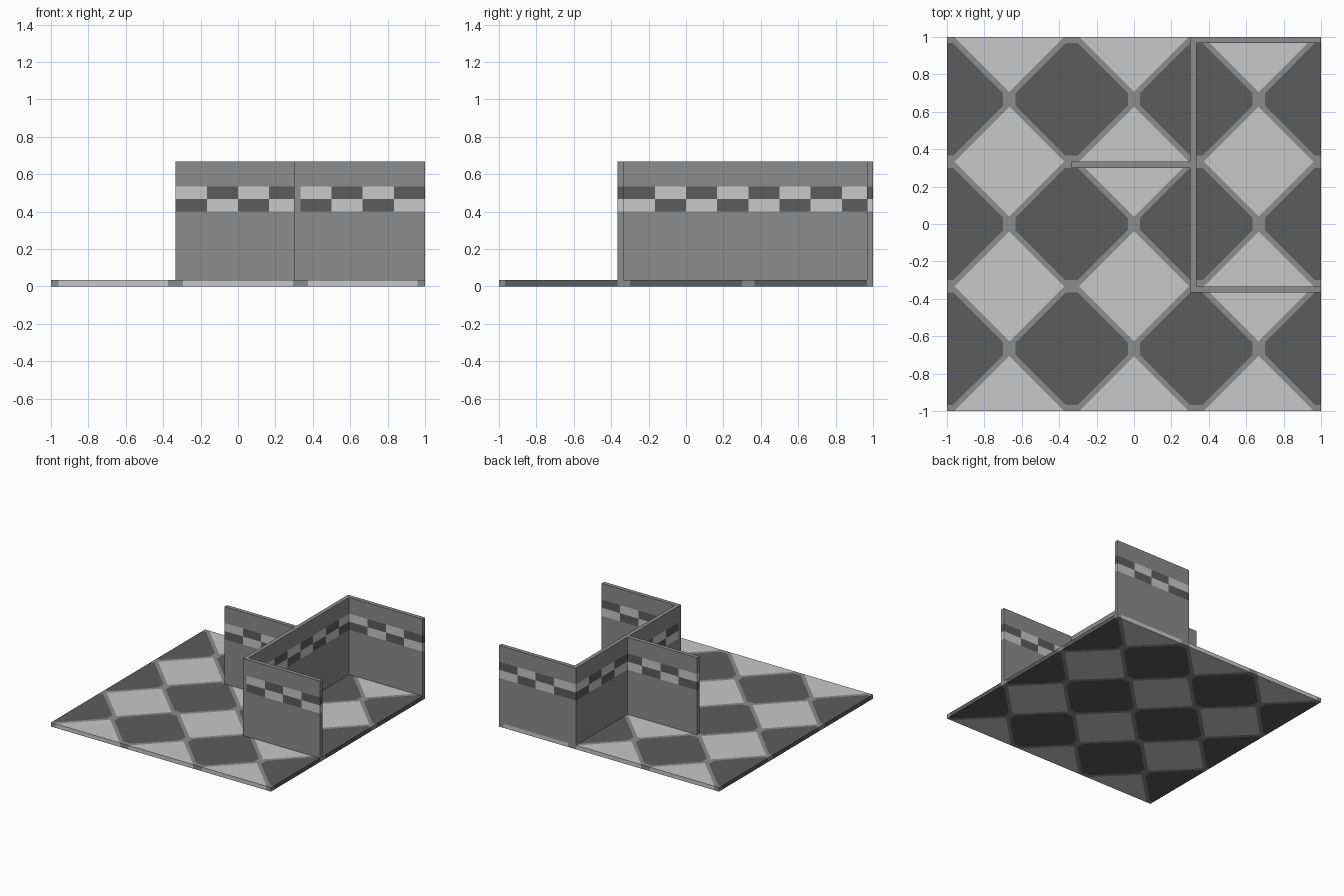
import bpy, bmesh, math
from mathutils import Vector

if "Cube" in bpy.data.objects:
    bpy.data.objects.remove(bpy.data.objects["Cube"])

T = 1 / 30          # slab and wall thickness
TOP = 2 / 3         # wall height
PITCH = 2 / 3       # floor diamond width


def material(name, v):
    m = bpy.data.materials.new(name)
    m.diffuse_color = (v, v, v, 1)
    m.use_nodes = True
    m.node_tree.nodes["Principled BSDF"].inputs["Base Color"].default_value = m.diffuse_color
    return m


MATS = [material("mid_grey", 0.262),
        material("light_grey", 0.578),
        material("dark_grey", 0.107)]
GREY, LIGHT, DARK = range(3)


def tiled_box(name, lo, hi, cuts, rule):
    """Box sliced by (point, normal) planes, faces coloured by rule(point just inside)."""
    bm = bmesh.new()
    bmesh.ops.create_cube(bm, size=1)
    for v in bm.verts:
        v.co = Vector([lo[i] if v.co[i] < 0 else hi[i] for i in range(3)])
    for co, no in cuts:
        bmesh.ops.bisect_plane(bm, geom=bm.verts[:] + bm.edges[:] + bm.faces[:],
                               dist=1e-5, plane_co=co, plane_no=no)
    bm.normal_update()
    for f in bm.faces:
        f.material_index = rule(f.calc_center_median() - f.normal * 0.001)
    me = bpy.data.meshes.new(name)
    bm.to_mesh(me)
    bm.free()
    for m in MATS:
        me.materials.append(m)
    bpy.context.collection.objects.link(bpy.data.objects.new(name, me))


# Floor: diagonal checker of dark and light diamonds with grey grout
def floor_rule(p):
    dx = abs(p.x % PITCH - PITCH / 2)
    dy = abs((p.y + PITCH / 2) % PITCH - PITCH / 2)
    d = dx + dy
    if d < PITCH / 2:
        return DARK if max(dx, dy) < 0.3 else GREY
    return LIGHT if d > PITCH / 2 + 0.04 else GREY


floor_cuts = []
for k in range(-3, 4):
    for off in (-0.04, 0, 0.04):              # grout edges along both diagonals
        c = k * PITCH + off
        floor_cuts += [((c, 0, 0), (1, 1, 0)), ((c, 0, 0), (1, -1, 0))]
for k in range(-2, 3):
    for off in (-T, T):                       # blunt tips of the dark diamonds
        floor_cuts += [((k * PITCH + off, 0, 0), (1, 0, 0)),
                       ((0, (k + 0.5) * PITCH + off, 0), (0, 1, 0))]
tiled_box("floor", (-1, -1, 0), (1, 1, T), floor_cuts, floor_rule)


# Walls: grey with a two-row checker band
def wall(name, axis, lo, hi):
    cuts = [((0, 0, z), (0, 0, 1)) for z in (0.4, 0.467, 0.533)]
    along = Vector((1, 0, 0)) if axis == 0 else Vector((0, 1, 0))
    cuts += [(along * (k / 6), along) for k in range(-5, 6)]

    def rule(p):
        if not 0.4 < p.z < 0.533:
            return GREY
        n = math.floor(p[axis] * 6) + axis + (p.z < 0.467)
        return LIGHT if n % 2 == 0 else DARK

    tiled_box(name, (*lo, T), (*hi, TOP), cuts, rule)


wall("long_wall", 1, (0.3, -1 / 3), (1 / 3, 1))
wall("back_wall", 0, (1 / 3, 1 - T), (1, 1))
wall("front_wall", 0, (1 / 3, -1 / 3 - T), (1, -1 / 3))
wall("side_wall", 0, (-1 / 3, 0.3), (0.3, 1 / 3))

# Plain corner post joining the long and front walls
tiled_box("corner_post", (0.3, -1 / 3 - T, T), (1 / 3, -1 / 3, TOP), [], lambda p: GREY)
